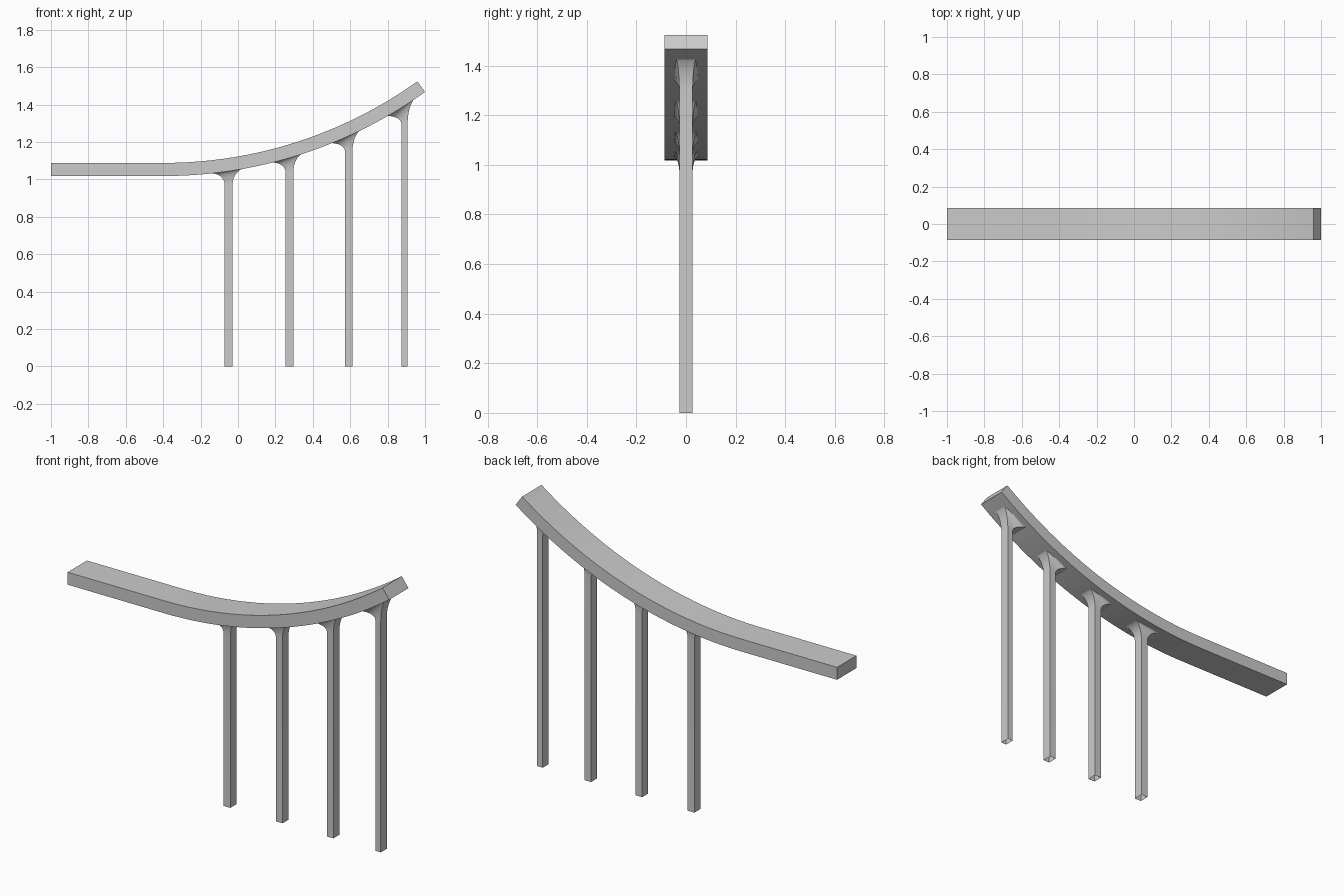
import bpy, bmesh, math

if "Cube" in bpy.data.objects:
    bpy.data.objects.remove(bpy.data.objects["Cube"])

# Deck underside: straight run, then an arc rising from x = BEND_X
BEND_X, DECK_Z, THICK, HALF_W = -0.4, 1.018, 0.07, 0.086
RADIUS, SWEEP = 2.405, math.radians(35.6)
CENTRE_Z = DECK_Z + RADIUS


def underside(x):
    d = max(0.0, x - BEND_X)
    return CENTRE_Z - math.sqrt(RADIUS ** 2 - d ** 2)


def loft(name, rings, capped):
    """Skin a list of four-point rings into one tube."""
    bm = bmesh.new()
    vs = [[bm.verts.new(p) for p in r] for r in rings]
    for a, b in zip(vs, vs[1:]):
        for i in range(4):
            j = (i + 1) % 4
            bm.faces.new((a[i], a[j], b[j], b[i]))
    if capped:
        bm.faces.new(vs[0][::-1])
        bm.faces.new(vs[-1])
    bmesh.ops.recalc_face_normals(bm, faces=bm.faces)
    me = bpy.data.meshes.new(name)
    bm.to_mesh(me)
    bm.free()
    ob = bpy.data.objects.new(name, me)
    bpy.context.collection.objects.link(ob)
    bpy.ops.object.select_all(action='DESELECT')
    ob.select_set(True)
    bpy.context.view_layer.objects.active = ob
    bpy.ops.object.shade_smooth_by_angle(angle=math.radians(30))
    return ob


# Deck: rectangular section swept along the straight run and the arc
def deck_ring(x, angle):
    def pt(r, y):
        return (x + r * math.sin(angle), y, CENTRE_Z - r * math.cos(angle))
    top = RADIUS - THICK
    return [pt(RADIUS, -HALF_W), pt(RADIUS, HALF_W), pt(top, HALF_W), pt(top, -HALF_W)]


STEPS = 32
rings = [deck_ring(-1.0, 0)]
rings += [deck_ring(BEND_X, SWEEP * i / STEPS) for i in range(STEPS + 1)]
loft("deck", rings, True)


# Columns: hollow square posts whose heads flare out to meet the sloping deck
def column(name, cx, half_x, neck_z):
    half_y, flare_x, flare_y = 0.027, 0.09 - half_x, 0.024
    h_left = underside(cx - 0.09) - neck_z
    h_right = underside(cx + 0.09) - neck_z

    def ring(t):
        out, up = 1 - math.cos(t), math.sin(t)
        x, y = half_x + flare_x * out, half_y + flare_y * out
        zl, zr = neck_z + h_left * up, neck_z + h_right * up
        return [(cx - x, -y, zl), (cx + x, -y, zr), (cx + x, y, zr), (cx - x, y, zl)]

    base = [(x, y, 0.0) for x, y, z in ring(0)]
    loft(name, [base] + [ring(math.pi / 2 * i / 12) for i in range(13)], False)


for n, (cx, half_x, neck_z) in enumerate([(-0.05, 0.021, 0.97), (0.275, 0.021, 1.04),
                                          (0.592, 0.02, 1.15), (0.89, 0.017, 1.3)], 1):
    column(f"column_{n}", cx, half_x, neck_z)
